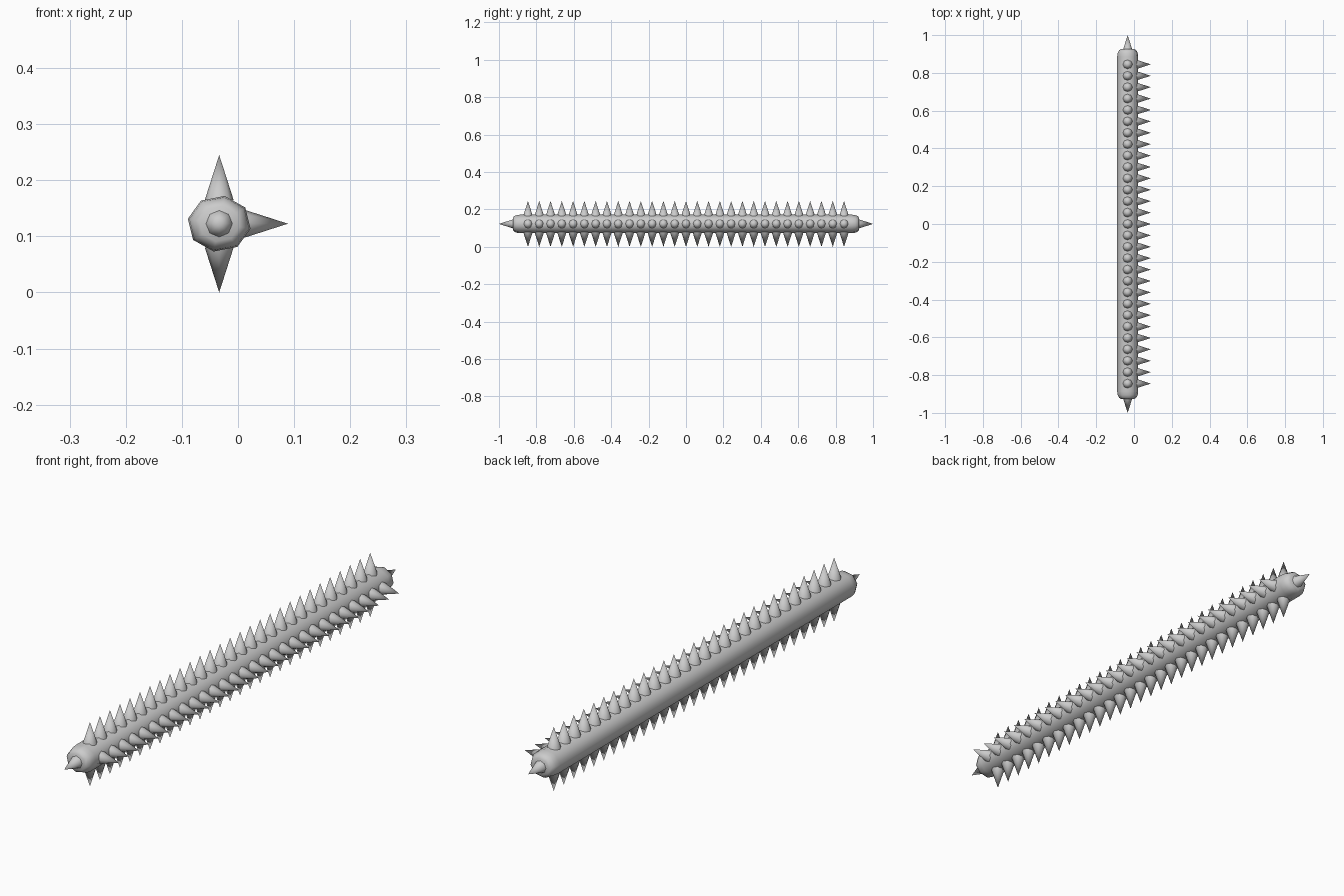
import bpy, bmesh, math
from mathutils import Vector

if "Cube" in bpy.data.objects:
    bpy.data.objects.remove(bpy.data.objects["Cube"])

CX, CZ = -0.0335, 0.1225      # rod axis position
RX, RZ = 0.0567, 0.0503       # rod half width and half height
SIDES = 8
TWIST = math.radians(-10)


def finish(bm, name):
    bmesh.ops.recalc_face_normals(bm, faces=bm.faces[:])
    mesh = bpy.data.meshes.new(name)
    bm.to_mesh(mesh)
    bm.free()
    for p in mesh.polygons:
        p.use_smooth = True
    obj = bpy.data.objects.new(name, mesh)
    bpy.context.collection.objects.link(obj)
    bpy.ops.object.select_all(action='DESELECT')
    obj.select_set(True)
    bpy.context.view_layer.objects.active = obj
    bpy.ops.object.shade_smooth_by_angle(angle=math.radians(50))
    return obj


def add_spike(bm, base, direction, length, radius):
    """Cone with its base centre at base, pointing along direction."""
    d = Vector(direction)
    rot = d.to_track_quat('Z', 'Y').to_matrix().to_4x4()
    geom = bmesh.ops.create_cone(bm, cap_ends=True, segments=SIDES,
                                 radius1=radius, radius2=0, depth=length)
    for v in geom['verts']:
        v.co = rot @ v.co + Vector(base) + d * length / 2


# Rod with rounded ends, lofted along y
half = [(0.885, 1.0), (0.905, 0.95), (0.919, 0.83), (0.926, 0.64)]
profile = [(-y, s) for y, s in reversed(half)] + half
bm = bmesh.new()
rings = []
for y, s in profile:
    rings.append([bm.verts.new((CX + RX * s * math.cos(TWIST + math.tau * i / SIDES), y,
                                CZ + RZ * s * math.sin(TWIST + math.tau * i / SIDES)))
                  for i in range(SIDES)])
for a, b in zip(rings, rings[1:]):
    for i in range(SIDES):
        j = (i + 1) % SIDES
        bm.faces.new((a[i], a[j], b[j], b[i]))
bm.faces.new(rings[0])
bm.faces.new(rings[-1])
finish(bm, "rod")

# Three rows of spikes: top, bottom and right
COUNT, REACH = 29, 0.845
INNER, TIP = 0.042, 0.1225
for name, d in (("top_spikes", (0, 0, 1)), ("bottom_spikes", (0, 0, -1)),
                ("right_spikes", (1, 0, 0))):
    bm = bmesh.new()
    for k in range(COUNT):
        y = -REACH + 2 * REACH * k / (COUNT - 1)
        add_spike(bm, Vector((CX, y, CZ)) + Vector(d) * INNER, d, TIP - INNER, 0.0258)
    finish(bm, name)

# One spike on each end
bm = bmesh.new()
for s in (-1, 1):
    add_spike(bm, (CX, s * 0.92, CZ), (0, s, 0), 0.08, 0.0255)
finish(bm, "end_spikes")
